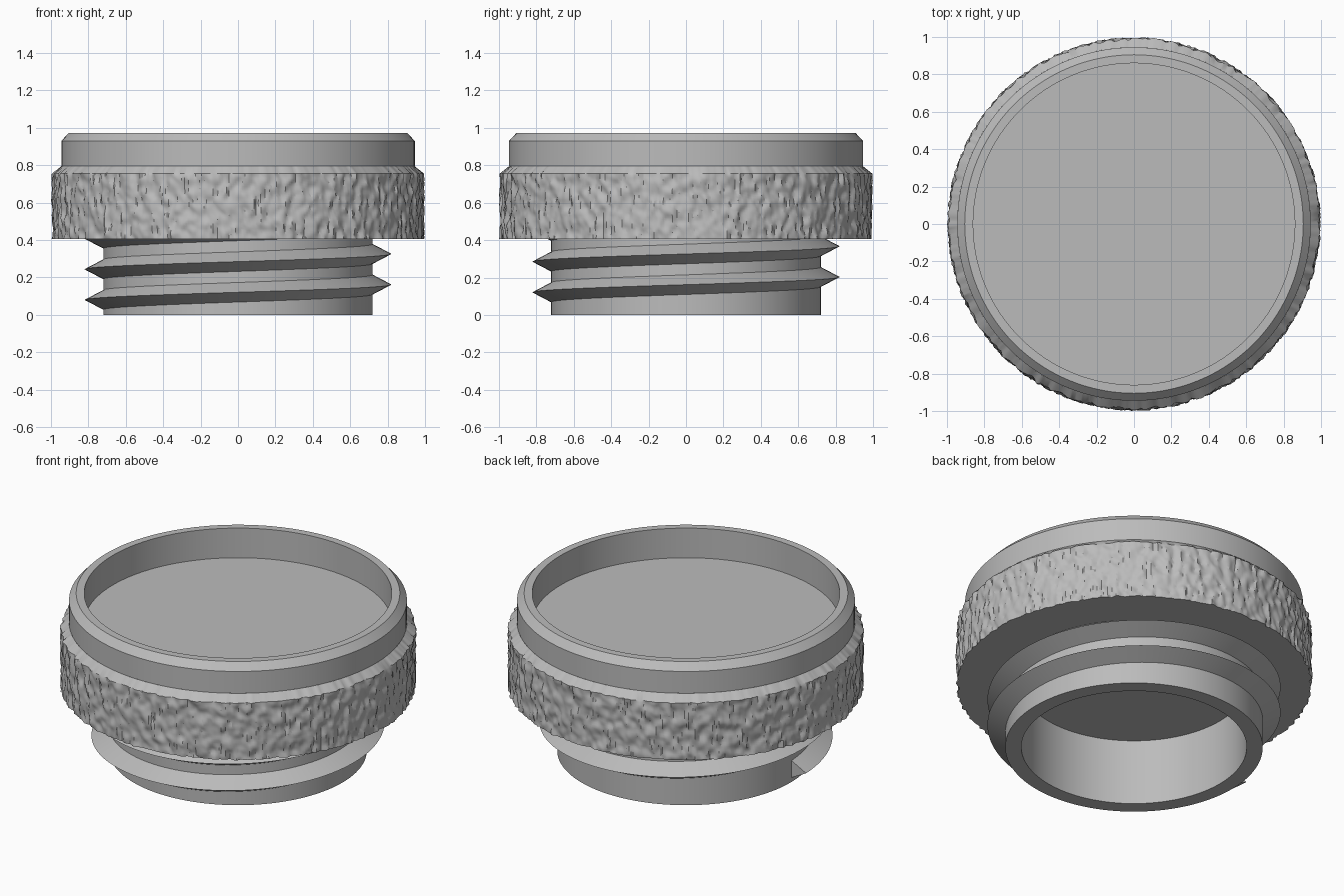
import bpy
import bmesh
from math import sin, cos, pi, radians
from mathutils import Vector, noise

cube = bpy.data.objects.get("Cube")
if cube:
    bpy.data.objects.remove(cube, do_unlink=True)

grey = bpy.data.materials.new("plain grey")
grey.use_nodes = True
COLOUR = (0.5, 0.5, 0.5, 1)
grey.diffuse_color = COLOUR
grey.node_tree.nodes["Principled BSDF"].inputs["Base Color"].default_value = COLOUR


def finish(name, bm, angle=30):
    """Turn the bmesh into a shaded object."""
    bmesh.ops.remove_doubles(bm, verts=bm.verts, dist=1e-5)
    bmesh.ops.recalc_face_normals(bm, faces=bm.faces)
    mesh = bpy.data.meshes.new(name)
    bm.to_mesh(mesh)
    bm.free()
    mesh.materials.append(grey)
    obj = bpy.data.objects.new(name, mesh)
    bpy.context.collection.objects.link(obj)
    bpy.ops.object.select_all(action="DESELECT")
    obj.select_set(True)
    bpy.context.view_layer.objects.active = obj
    bpy.ops.object.shade_smooth_by_angle(angle=radians(angle))
    return obj


def skin(bm, rings, closed):
    """Join neighbouring rows of points with quads."""
    rows = [[bm.verts.new(p) for p in ring] for ring in rings]
    n = len(rows[0])
    for a, b in zip(rows, rows[1:]):
        for i in range(n if closed else n - 1):
            j = (i + 1) % n
            bm.faces.new((a[i], a[j], b[j], b[i]))
    return rows


def polar(r, t, z):
    return Vector((r * cos(t), r * sin(t), z))


def lathe(name, profile, segments=128, rough=None):
    """Revolve (radius, height) points about the vertical axis."""
    bm = bmesh.new()
    rings = []
    for r, z in profile:
        ring = [polar(r, 2 * pi * i / segments, z) for i in range(segments)]
        if rough:
            ring = [rough(p) for p in ring]
        rings.append(ring)
    skin(bm, rings, True)
    bmesh.ops.dissolve_degenerate(bm, edges=bm.edges, dist=1e-6)
    return finish(name, bm)


# Heights and radii shared by the parts
GRIP_LOW, GRIP_HIGH, SHOULDER = 0.405, 0.755, 0.795
GRIP_R, RIM_R, NECK_R, BORE_R = 0.989, 0.945, 0.72, 0.63

# Cup-shaped rim with a recessed floor
lathe("recessed_rim", [(0, 0.79), (0.86, 0.79), (0.86, 0.973), (0.905, 0.973),
                       (RIM_R, 0.93), (RIM_R, SHOULDER)])


# Rough grip band: lumpy noise stretched vertically
def roughen(p):
    if p.xy.length < GRIP_R - 0.001:
        return p
    q = Vector((p.x * 28, p.y * 28, p.z * 15))
    q.x += 0.6 * noise.noise(q * 0.5)
    lump = max(-1, min(1, 1.5 * noise.noise(q) + 0.5 * noise.noise(q * 2)))
    scale = 1 + 0.011 * lump / GRIP_R
    return Vector((p.x * scale, p.y * scale, p.z))


ROWS = 30
side = [(GRIP_R, GRIP_HIGH + (GRIP_LOW - GRIP_HIGH) * i / ROWS) for i in range(ROWS + 1)]
lathe("grip_band", [(RIM_R, SHOULDER)] + side + [(NECK_R, GRIP_LOW)], 512, roughen)

# Hollow neck with a closed top
lathe("neck", [(NECK_R, GRIP_LOW), (NECK_R, 0), (BORE_R, 0),
               (BORE_R, GRIP_LOW), (0, GRIP_LOW)])

# Helical V thread, running up into the body
PITCH, HALF, CREST, TURNS, STEPS = 0.164, 0.055, 0.82, 2.33, 96
bm = bmesh.new()
sections = []
for i in range(int(TURNS * STEPS) + 1):
    t = pi + 2 * pi * i / STEPS
    z = 0.08 + PITCH * i / STEPS
    sections.append([polar(NECK_R - 0.005, t, z - HALF), polar(CREST, t, z),
                     polar(NECK_R - 0.005, t, z + HALF)])
rows = skin(bm, sections, True)
bm.faces.new(rows[0])
bm.faces.new(rows[-1])
finish("screw_thread", bm)
